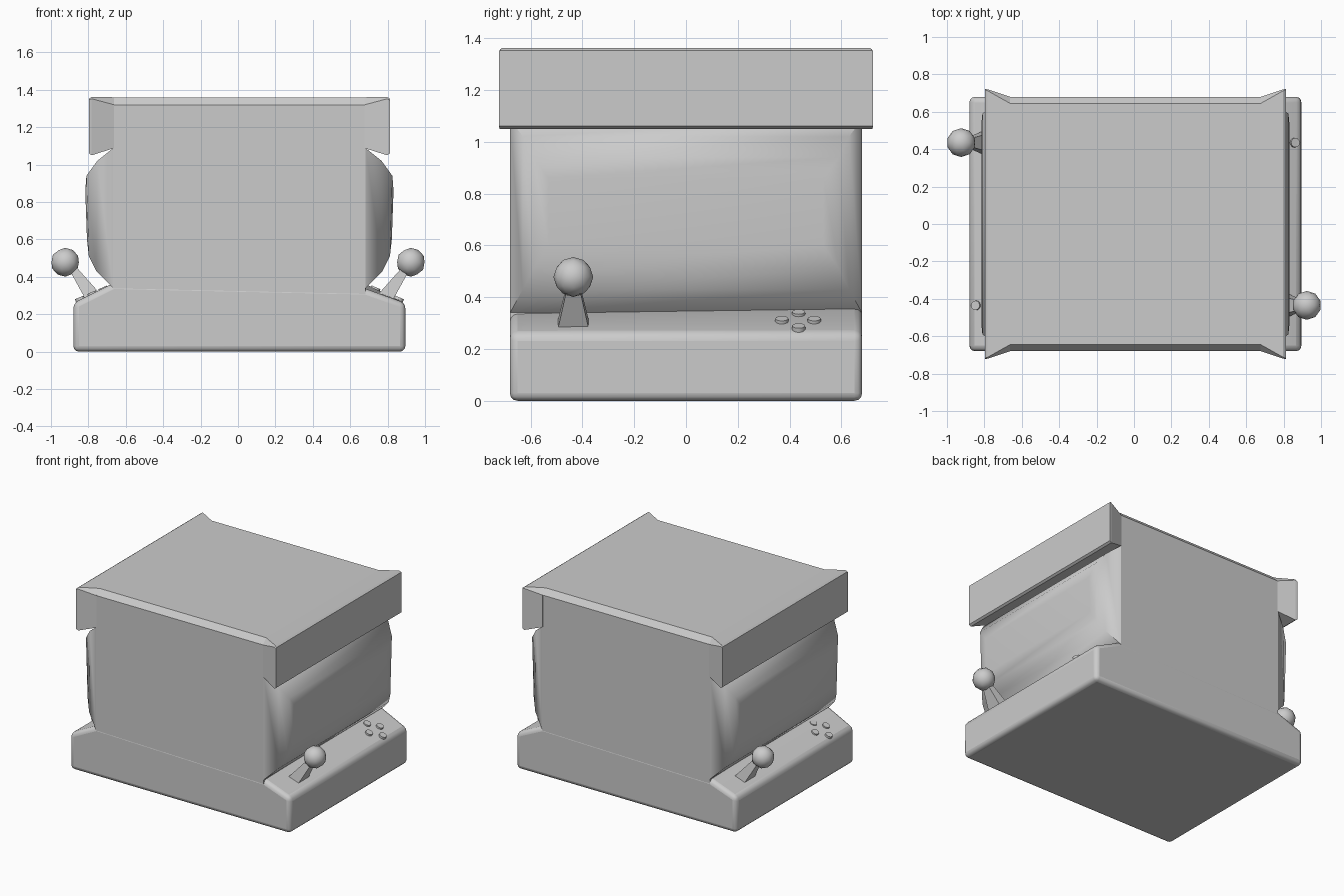
import bpy, bmesh, math
from mathutils import Matrix, Vector

if "Cube" in bpy.data.objects:
    bpy.data.objects.remove(bpy.data.objects["Cube"])

CX = 0.0075  # the cabinet body sits slightly off the joystick extents


def finish(name, bm, smooth=None):
    bmesh.ops.recalc_face_normals(bm, faces=bm.faces)
    me = bpy.data.meshes.new(name)
    bm.to_mesh(me)
    bm.free()
    ob = bpy.data.objects.new(name, me)
    bpy.context.collection.objects.link(ob)
    if smooth:
        bpy.ops.object.select_all(action='DESELECT')
        ob.select_set(True)
        bpy.context.view_layer.objects.active = ob
        bpy.ops.object.shade_smooth_by_angle(angle=math.radians(smooth))
    return ob


def loft(name, rings, place=lambda p: p, caps=(True, True), smooth=None):
    bm = bmesh.new()
    vs = [[bm.verts.new(place(p)) for p in r] for r in rings]
    n = len(rings[0])
    for a, b in zip(vs, vs[1:]):
        for i in range(n):
            j = (i + 1) % n
            bm.faces.new((a[i], a[j], b[j], b[i]))
    if caps[0]:
        bm.faces.new(vs[0])
    if caps[1]:
        bm.faces.new(vs[-1])
    return finish(name, bm, smooth)


# Control base: sloped decks on both sides, diagonal crease height
def base_ring(y, right, left):
    return [(-0.88, y, 0), (0.895, y, 0), (0.895, y, 0.26),
            (0.685, y, right), (-0.67, y, left), (-0.88, y, 0.26)]


base = loft("control_base", [base_ring(-0.68, 0.335, 0.365),
                             base_ring(0.68, 0.36, 0.335)], smooth=40)
bev = base.modifiers.new("rounded_edges", 'BEVEL')
bev.width = 0.03
bev.segments = 3
bev.limit_method = 'ANGLE'


# Cabinet core: flat front and back with chamfered top edges
def core_ring(x):
    return [(x, -0.679, 0.035), (x, 0.679, 0.035), (x, 0.679, 1.32),
            (x, 0.645, 1.36), (x, -0.645, 1.36), (x, -0.679, 1.32)]


loft("cabinet_core", [core_ring(CX - 0.675), core_ring(CX + 0.675)])


# Sections for the screen bulge and the flared marquee
def screen_ring(y, z0, z1, x0, x1):
    return [(x0, -y, z0), (x0, y, z0), (x1, y, z1), (x1, -y, z1)]


def marquee_ring(x, y, z0, z1, z2, cut):
    return [(x, -y, z0), (x, y, z0), (x, y, z1),
            (x, y - cut, z2), (x, cut - y, z2), (x, -y, z1)]


# Each player side is the other turned half around
for s, side in ((1, "right"), (-1, "left")):
    def place(p, s=s):
        return Vector((CX + s * p[0], s * p[1], p[2]))

    loft("screen_" + side, [screen_ring(0.679, 0.34, 1.088, 0.675, 0.675),
                            screen_ring(0.63, 0.43, 1.02, 0.765, 0.76),
                            screen_ring(0.59, 0.51, 0.94, 0.805, 0.818),
                            screen_ring(0.53, 0.60, 0.86, 0.815, 0.824)],
         place, (False, True), smooth=60)

    loft("marquee_" + side, [marquee_ring(0.67, 0.68, 1.088, 1.32, 1.36, 0.035),
                             marquee_ring(0.79, 0.72, 1.05, 1.352, 1.362, 0.008),
                             marquee_ring(0.805, 0.722, 1.06, 1.345, 1.352, 0.004)],
         place)

    # Joystick: square tapered stem with a faceted ball
    y = -0.435
    loft("joystick_stem_" + side,
         [[(0.82, y - 0.06, 0.275), (0.82, y + 0.06, 0.275),
           (0.745, y + 0.06, 0.31), (0.745, y - 0.06, 0.31)],
          [(0.905, y - 0.025, 0.43), (0.905, y + 0.025, 0.43),
           (0.87, y + 0.025, 0.45), (0.87, y - 0.025, 0.45)]], place)
    bm = bmesh.new()
    bmesh.ops.create_icosphere(bm, subdivisions=2, radius=0.077,
                               matrix=Matrix.Translation((s * 0.924, s * y, 0.478)))
    finish("joystick_ball_" + side, bm, smooth=60)

    # Diamond of four buttons lying on the sloped deck
    for i, (bx, by) in enumerate(((0.85, 0.435), (0.785, 0.37),
                                  (0.785, 0.495), (0.725, 0.435))):
        z = 0.26 + (0.8875 - bx) * 0.43
        bm = bmesh.new()
        bmesh.ops.create_cone(
            bm, cap_ends=True, segments=12, radius1=0.027, radius2=0.025, depth=0.03,
            matrix=Matrix.Translation(place((bx, by, z))) @ Matrix.Rotation(s * 0.4, 4, 'Y'))
        finish(f"button_{side}_{i + 1}", bm, smooth=40)
